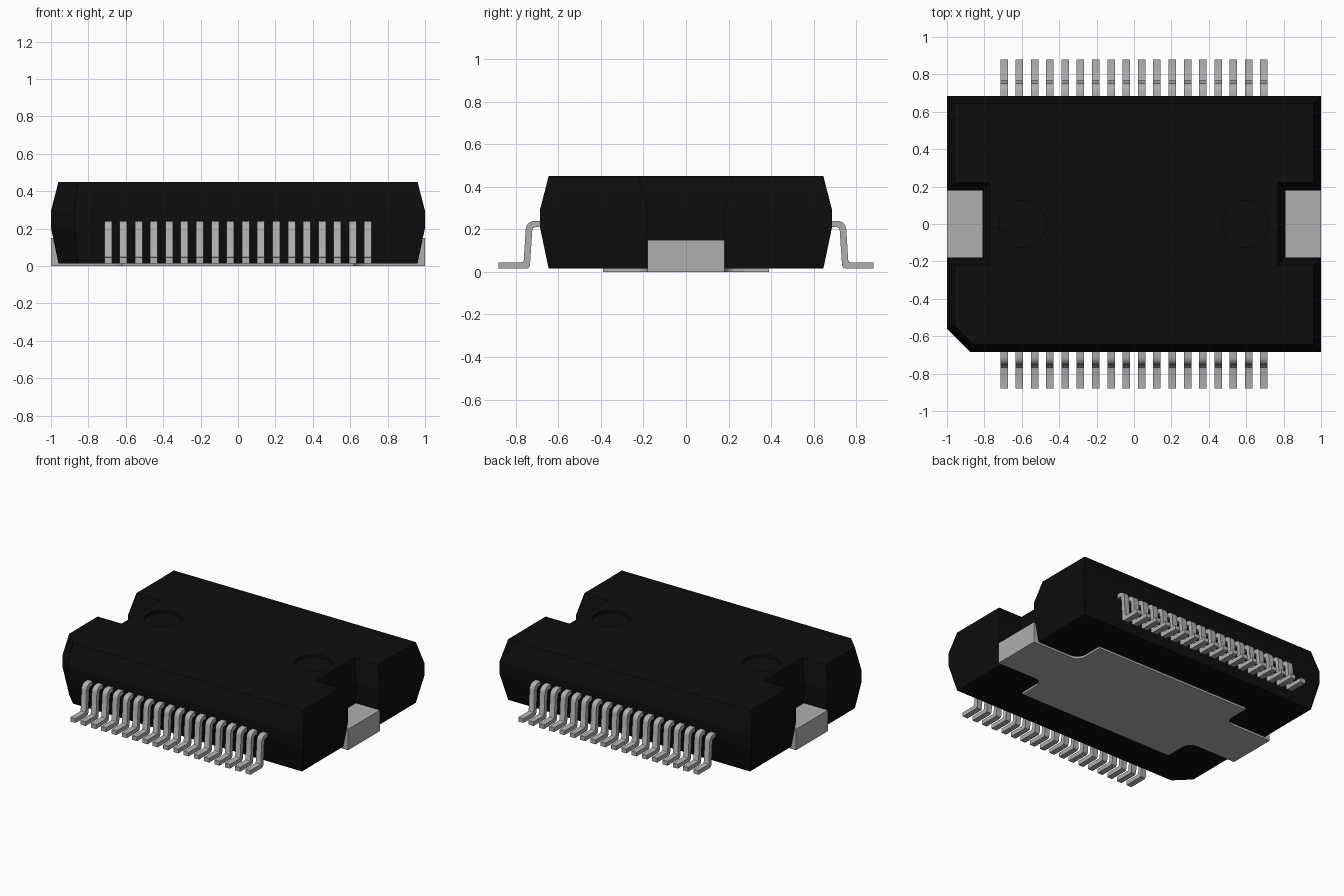
import bpy, bmesh, math

if "Cube" in bpy.data.objects:
    bpy.data.objects.remove(bpy.data.objects["Cube"], do_unlink=True)


def material(name, rgb, rough, metal=0.0):
    m = bpy.data.materials.new(name)
    m.use_nodes = True
    m.diffuse_color = (*rgb, 1)
    bsdf = next(n for n in m.node_tree.nodes if n.type == 'BSDF_PRINCIPLED')
    bsdf.inputs["Base Color"].default_value = (*rgb, 1)
    bsdf.inputs["Roughness"].default_value = rough
    bsdf.inputs["Metallic"].default_value = metal
    return m


black = material("black_plastic", (0.004, 0.004, 0.004), 0.6)
grey = material("grey_metal", (0.43, 0.43, 0.43), 0.5)


def loft(name, rings, mat):
    """Skin a stack of matching closed rings and cap both ends."""
    bm = bmesh.new()
    loops = [[bm.verts.new(p) for p in ring] for ring in rings]
    n = len(loops[0])
    for a, b in zip(loops, loops[1:]):
        for i in range(n):
            j = (i + 1) % n
            bm.faces.new((a[i], a[j], b[j], b[i]))
    bm.faces.new(loops[0][::-1])
    bm.faces.new(loops[-1])
    bmesh.ops.recalc_face_normals(bm, faces=bm.faces[:])
    me = bpy.data.meshes.new(name)
    bm.to_mesh(me)
    bm.free()
    me.materials.append(mat)
    ob = bpy.data.objects.new(name, me)
    bpy.context.collection.objects.link(ob)
    return ob


def activate(ob):
    bpy.ops.object.select_all(action='DESELECT')
    ob.select_set(True)
    bpy.context.view_layer.objects.active = ob


# Package body: drafted block with a notch at each end and one cut corner
def body_ring(z, inset, flare):
    x, y = 1 - inset, 0.685 - inset
    n, d = 0.18 + flare, 0.81 - flare
    cut = -1.56 + inset * math.sqrt(2)
    pts = [(cut + y, -y), (x, -y), (x, -n), (d, -n), (d, n), (x, n), (x, y),
           (-x, y), (-x, n), (-d, n), (-d, -n), (-x, -n), (-x, cut + x)]
    return [(px, py, z) for px, py in pts]


body = loft("package_body", [body_ring(0.015, 0.04, 0), body_ring(0.205, 0, 0),
                             body_ring(0.295, 0, 0), body_ring(0.45, 0.04, 0.04)], black)

# Shallow round mould marks in the top
for side in (-1, 1):
    ring = [(side * 0.595 + 0.125 * math.cos(t * math.tau / 48),
             0.125 * math.sin(t * math.tau / 48)) for t in range(48)]
    cutter = loft("mark_cutter", [[(x, y, z) for x, y in ring] for z in (0.43, 0.5)], black)
    cutter.hide_render = True
    mod = body.modifiers.new("mark", 'BOOLEAN')
    mod.operation = 'DIFFERENCE'
    mod.solver = 'EXACT'
    mod.object = cutter
    activate(body)
    bpy.ops.object.modifier_apply(modifier=mod.name)
    bpy.data.objects.remove(cutter, do_unlink=True)

# Heat slug: wide pad underneath with a filleted tab reaching out of each end
R = 0.07
quarter = [(1.0, 0.18)]
for k in range(7):
    a = math.radians(270 - 15 * k)
    quarter.append((0.62 + R + R * math.cos(a), 0.18 + R + R * math.sin(a)))
quarter.append((0.62, 0.39))
half = quarter + [(-x, y) for x, y in reversed(quarter)]
outline = half + [(x, -y) for x, y in reversed(half)]
loft("heat_slug", [[(x, y, z) for x, y in outline] for z in (0, 0.15)], grey)

# Gull-wing leads: one bent strip, arrayed along x and mirrored to the front
profile = [(0.64, 0.24), (0.71, 0.24), (0.726, 0.237), (0.74, 0.229), (0.749, 0.216),
           (0.753, 0.2), (0.762, 0.055), (0.766, 0.048), (0.773, 0.045),
           (0.88, 0.045), (0.88, 0.015), (0.75, 0.015), (0.739, 0.019),
           (0.733, 0.03), (0.722, 0.195), (0.718, 0.206), (0.708, 0.21), (0.64, 0.21)]
COUNT, END = 18, 0.695
leads = loft("leads", [[(x, y, z) for y, z in profile] for x in (-0.02, 0.02)], grey)
leads.location.x = -END
activate(leads)
bpy.ops.object.shade_smooth_by_angle(angle=math.radians(35))
arr = leads.modifiers.new("row", 'ARRAY')
arr.count = COUNT
arr.use_relative_offset = False
arr.use_constant_offset = True
arr.constant_offset_displace = (2 * END / (COUNT - 1), 0, 0)
mir = leads.modifiers.new("both_sides", 'MIRROR')
mir.use_axis = (False, True, False)
mir.use_mirror_merge = False
